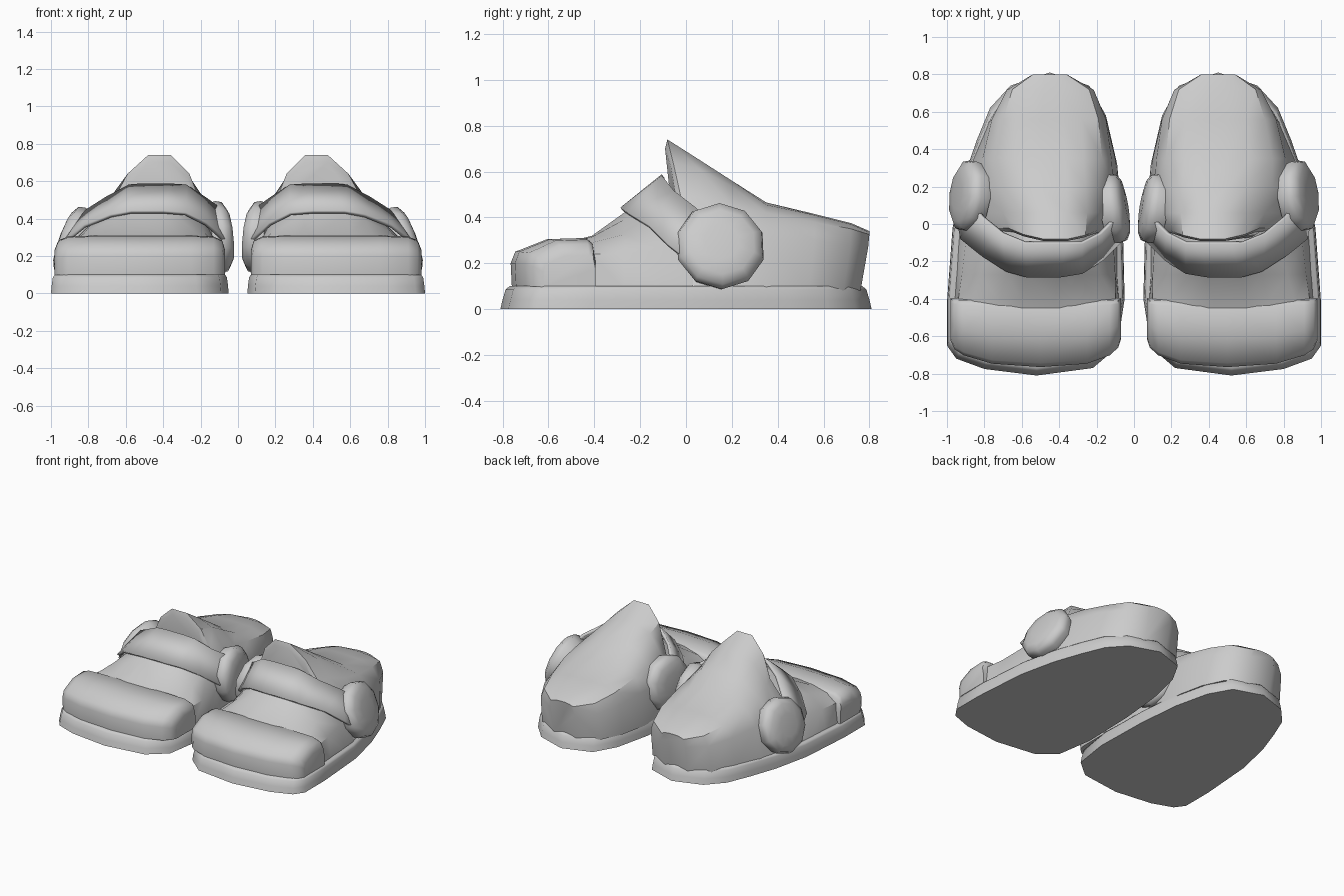
import bpy, bmesh, math
from mathutils import Vector, Matrix


def finish(name, bm, angle=40):
    """Turn a bmesh into a smooth object mirrored into the left shoe."""
    bmesh.ops.recalc_face_normals(bm, faces=bm.faces)
    me = bpy.data.meshes.new(name)
    bm.to_mesh(me)
    bm.free()
    ob = bpy.data.objects.new(name, me)
    bpy.context.collection.objects.link(ob)
    bpy.ops.object.select_all(action='DESELECT')
    bpy.context.view_layer.objects.active = ob
    ob.select_set(True)
    bpy.ops.object.shade_smooth_by_angle(angle=math.radians(angle))
    mod = ob.modifiers.new("mirror", 'MIRROR')
    mod.use_axis[0] = True
    mod.use_mirror_merge = False
    return ob


def loft(name, rings, closed=True, angle=40):
    """Skin a list of point rings; closed rings also get end caps."""
    bm = bmesh.new()
    vs = [[bm.verts.new(p) for p in r] for r in rings]
    n = len(vs[0])
    for a, b in zip(vs, vs[1:]):
        for i in range(n if closed else n - 1):
            j = (i + 1) % n
            bm.faces.new((a[i], a[j], b[j], b[i]))
    if closed:
        bm.faces.new(vs[0])
        bm.faces.new(vs[-1])
    return finish(name, bm, angle)


def arch(y, rows, lean=0.0, bow=0.0):
    """Arch section from (inner x, outer x, z) rows; bow curves it in plan."""
    def pt(x, z):
        return (x, y + lean * min(1, (z - .1) / .2) + min(.07, bow * (x - .42) ** 2), z)
    return [pt(a, z) for a, b, z in rows] + [pt(b, z) for a, b, z in reversed(rows)]


# Sole: flared outline stacked in shrinking layers
outline = [(.52, -.81), (.80, -.775), (.95, -.72), (1.0, -.65), (1.0, -.42), (.97, -.02),
           (.91, .25), (.84, .45), (.77, .62), (.66, .74), (.45, .81), (.24, .74),
           (.15, .58), (.09, .32), (.06, 0), (.05, -.4), (.09, -.66), (.22, -.77)]
layers = [(0, 1.0, 1.0), (.04, .993, .988), (.085, .98, .972), (.1, .96, .95)]
loft("sole", [[(.51 + (x - .51) * sx, y * sy, z) for x, y in outline]
              for z, sx, sy in layers], angle=60)

# Vamp: low arch rising towards the ankle
loft("vamp", [
    arch(-.60, [(.10, .95, .08), (.12, .93, .2), (.2, .86, .25), (.32, .72, .27), (.42, .6, .27)]),
    arch(-.41, [(.08, .96, .08), (.10, .94, .24), (.19, .86, .29), (.32, .72, .315), (.42, .6, .32)]),
    arch(-.27, [(.09, .95, .08), (.10, .92, .24), (.18, .82, .325), (.30, .68, .39), (.40, .58, .42)]),
    arch(-.10, [(.09, .94, .08), (.11, .90, .26), (.18, .77, .39), (.27, .64, .49), (.36, .56, .54)]),
    arch(.03, [(.10, .93, .08), (.13, .85, .27), (.20, .69, .41), (.27, .60, .48), (.36, .52, .52)]),
])

# Heel and tongue: sloped closed top running down to the heel
loft("heel_and_tongue", [
    arch(-.095, [(.12, .92, .08), (.13, .86, .26), (.22, .65, .48), (.27, .59, .62), (.36, .48, .70)], bow=1),
    arch(-.085, [(.11, .92, .08), (.13, .86, .28), (.20, .67, .49), (.26, .59, .64), (.36, .48, .74)], bow=1),
    arch(.06, [(.10, .92, .08), (.12, .84, .30), (.17, .70, .49), (.25, .60, .61), (.36, .48, .65)]),
    arch(.20, [(.09, .90, .08), (.11, .84, .32), (.17, .74, .45), (.26, .60, .535), (.36, .50, .56)]),
    arch(.35, [(.10, .86, .08), (.12, .81, .32), (.17, .74, .42), (.27, .62, .455), (.37, .50, .465)]),
    arch(.54, [(.14, .78, .08), (.15, .76, .30), (.19, .70, .38), (.28, .60, .41), (.38, .50, .415)], .02),
    arch(.69, [(.21, .69, .08), (.215, .68, .28), (.24, .65, .35), (.31, .57, .37), (.40, .48, .375)], .03),
    arch(.765, [(.36, .54, .08), (.35, .55, .27), (.36, .54, .325), (.39, .51, .335), (.42, .48, .34)], .035),
])

# Toe cap: padded roll lofted across the foot
profile = [(0, .1), (0, .22), (-.015, .29), (-.045, .31), (-.21, .305),
           (-.35, .25), (-.37, .20), (-.365, .1)]
stations = [(.07, .60, .66), (.085, .72, .88), (.13, .83, .97), (.25, .95, 1), (.5, 1, 1),
            (.76, .95, 1), (.91, .83, .97), (.96, .74, .88), (.98, .62, .66)]
loft("toe_cap", [[(x, -.395 + y * sy, .09 + (z - .09) * sz) for y, z in profile]
                 for x, sy, sz in stations], angle=50)

# Instep strap: band wrapping diagonally between the side discs
front_edge = [(.07, 0, .20), (.08, -.10, .29), (.17, -.19, .37), (.28, -.26, .425),
              (.40, -.28, .435), (.57, -.28, .435), (.68, -.25, .415), (.82, -.16, .36),
              (.92, -.08, .28), (.94, .02, .20)]
back_edge = [(.07, .12, .36), (.11, .02, .46), (.18, -.05, .51), (.28, -.10, .575),
             (.36, -.10, .58), (.52, -.10, .58), (.58, -.10, .575), (.70, -.05, .51),
             (.81, .04, .44), (.87, .12, .36)]
strap = loft("instep_strap", [front_edge, back_edge], closed=False)
solid = strap.modifiers.new("thickness", 'SOLIDIFY')
solid.thickness = .02
solid.offset = 0


# Side discs: ten-sided, slightly domed
def disc(name, centre, normal, radius):
    rot = Vector(normal).to_track_quat('Z', 'Y').to_matrix().to_4x4()
    m = Matrix.Translation(centre) @ rot
    rings = []
    for r, h in [(.9, -.11), (1, -.05), (.95, -.015), (.75, .008), (.4, .018)]:
        rings.append([m @ Vector((r * radius * math.cos(math.tau * (i + .5) / 10),
                                  r * radius * math.sin(math.tau * (i + .5) / 10), h))
                      for i in range(10)])
    loft(name, rings, angle=60)


disc("outer_disc", (.93, .155, .29), (1, .12, .36), .198)
disc("inner_disc", (.055, .09, .305), (-1, .16, .1), .195)
